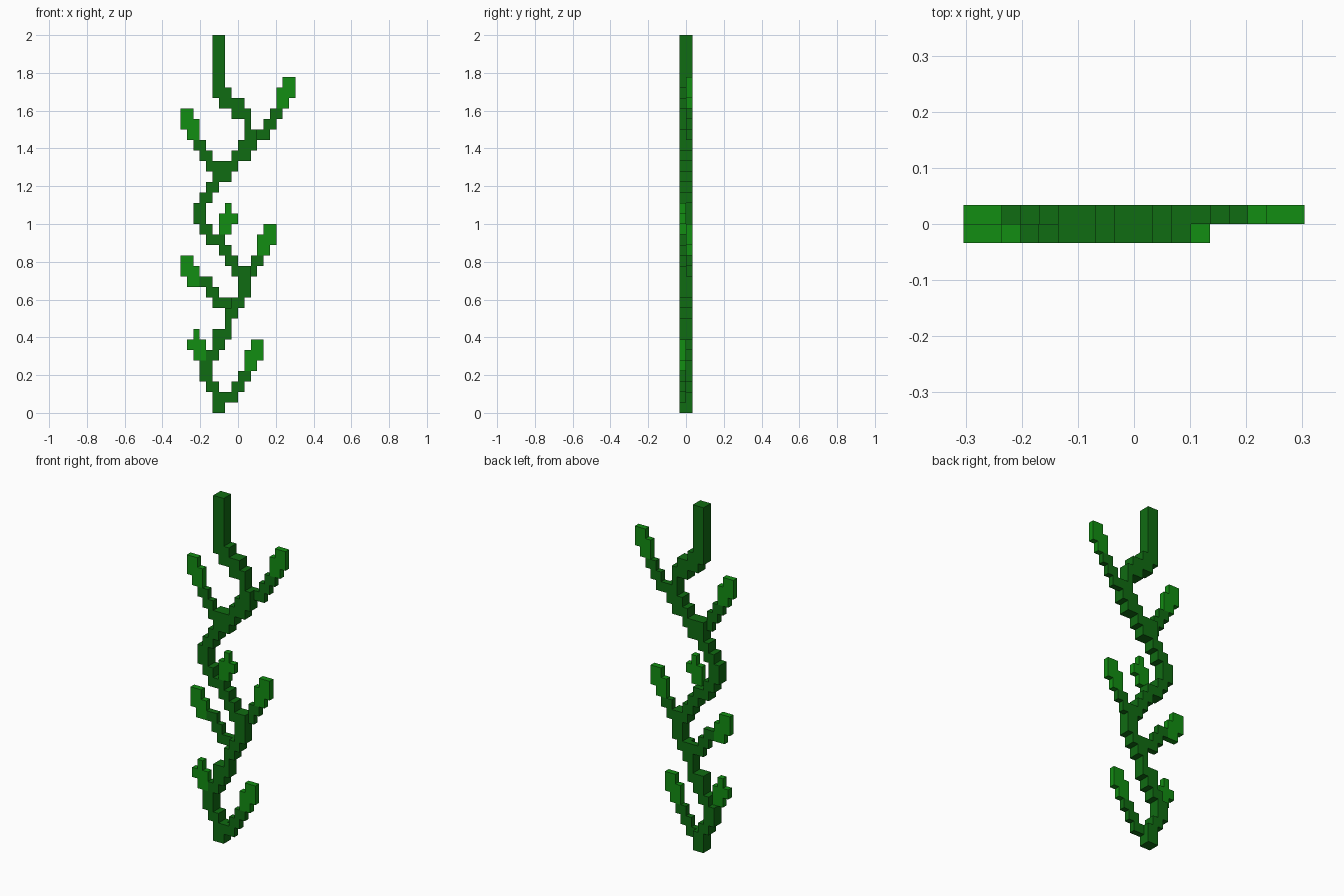
import bpy
import bmesh

if "Cube" in bpy.data.objects:
    bpy.data.objects.remove(bpy.data.objects["Cube"])

# Block size in x/y and in z
U = 0.608 / 18
V = 2 / 36

FRONT, BACK = [-1], [0]


def material(name, color):
    m = bpy.data.materials.new(name)
    m.diffuse_color = color
    m.use_nodes = True
    m.node_tree.nodes["Principled BSDF"].inputs["Base Color"].default_value = m.diffuse_color
    return m


STEM = material("dark_green", (0.005, 0.15, 0.006, 1))
LEAF = material("light_green", (0.006, 0.27, 0.006, 1))

used = set()
SIDES = {
    (1, 0, 0): [(1, 0, 0), (1, 1, 0), (1, 1, 1), (1, 0, 1)],
    (-1, 0, 0): [(0, 0, 0), (0, 0, 1), (0, 1, 1), (0, 1, 0)],
    (0, 1, 0): [(0, 1, 0), (0, 1, 1), (1, 1, 1), (1, 1, 0)],
    (0, -1, 0): [(0, 0, 0), (1, 0, 0), (1, 0, 1), (0, 0, 1)],
    (0, 0, 1): [(0, 0, 1), (1, 0, 1), (1, 1, 1), (0, 1, 1)],
    (0, 0, -1): [(0, 0, 0), (0, 1, 0), (1, 1, 0), (1, 0, 0)],
}


def blocks(name, first_row, spans, layers, mat):
    """Stack one x-span of blocks per row, keeping only the outer faces."""
    cells = {(x, y, first_row + r) for r, (a, b) in enumerate(spans)
             for x in range(a, b) for y in layers} - used
    used.update(cells)
    bm = bmesh.new()
    verts = {}
    for c in sorted(cells):
        for d, corners in SIDES.items():
            if tuple(p + q for p, q in zip(c, d)) in cells:
                continue
            face = []
            for k in corners:
                p = tuple(i + j for i, j in zip(c, k))
                if p not in verts:
                    verts[p] = bm.verts.new((p[0] * U, p[1] * U, p[2] * V))
                face.append(verts[p])
            bm.faces.new(face)
    me = bpy.data.meshes.new(name)
    bm.to_mesh(me)
    bm.free()
    me.materials.append(mat)
    bpy.context.collection.objects.link(bpy.data.objects.new(name, me))


# Winding main stem, two blocks deep
blocks("main_stem", 0, [
    (-4, -2), (-4, -2), (-5, -3), (-6, -4), (-6, -4), (-5, -3),
    (-4, -2), (-4, -1), (-2, -1), (-2, 0), (-1, 1), (0, 2),
    (0, 2), (-1, 2), (-2, 0), (-3, -1), (-5, -2), (-6, -4),
    (-7, -5), (-7, -5), (-6, -4), (-5, -3), (-4, -1), (-4, 0),
    (-1, 2), (0, 3), (1, 3), (1, 2), (-1, 2), (-3, 1), (-4, -1),
    (-4, -2), (-4, -2), (-4, -2), (-4, -2), (-4, -2)], [-1, 0], STEM)

# Side twigs, one block deep: (name, layer, twig row, twig spans, leaf row, leaf spans)
TWIGS = [
    ("lower_right", FRONT, 1, [(-2, 0), (-1, 1), (0, 2)],
     4, [(1, 3), (1, 4), (2, 4)]),
    ("lower_left", FRONT, 5, [],
     5, [(-7, -5), (-8, -5), (-7, -6)]),
    ("middle_left", BACK, 10, [(-4, -1), (-5, -3), (-6, -4)],
     12, [(-8, -6), (-9, -6), (-9, -7)]),
    ("middle_right", BACK, 13, [(1, 3), (2, 4)],
     15, [(3, 5), (3, 6), (4, 6)]),
    ("centre", FRONT, 17, [],
     17, [(-3, -1), (-3, 0), (-2, -1)]),
    ("upper_left", FRONT, 23, [(-5, -3), (-6, -4), (-7, -5)],
     26, [(-8, -6), (-9, -6), (-9, -7)]),
    ("upper_right", BACK, 26, [(2, 5), (4, 6), (5, 7)],
     29, [(6, 8), (6, 9), (7, 9)]),
]
for name, layer, row, twig, leaf_row, leaf in TWIGS:
    if twig:
        blocks(name + "_twig", row, twig, layer, STEM)
    blocks(name + "_leaf", leaf_row, leaf, layer, LEAF)
